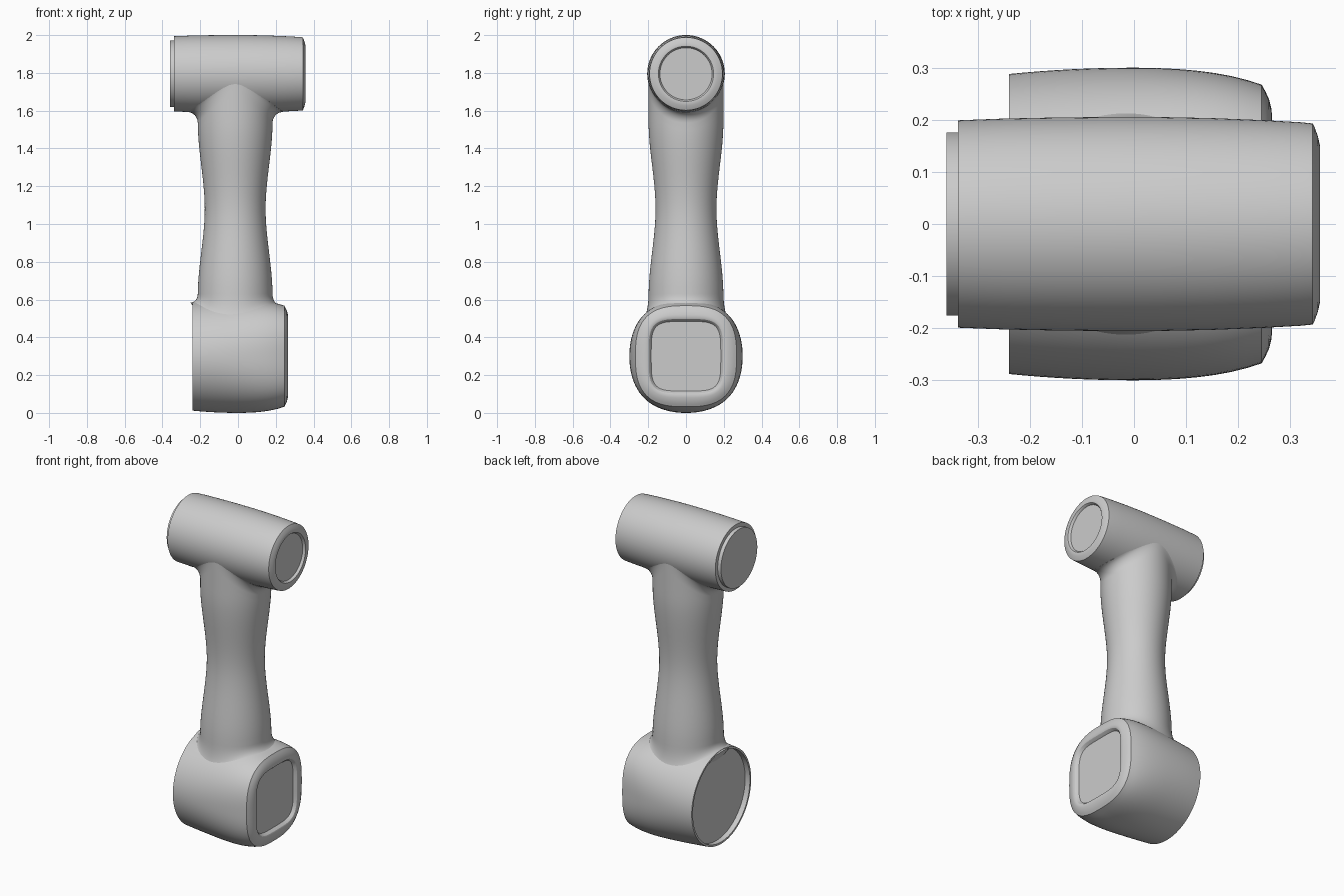
import bpy, bmesh
from math import sin, cos, pi, sqrt, radians

if "Cube" in bpy.data.objects:
    bpy.data.objects.remove(bpy.data.objects["Cube"])

SEG = 96
ANGLES = [2 * pi * i / SEG for i in range(SEG)]


def loft(name, rings):
    """Skin a list of closed rings and cap both ends."""
    bm = bmesh.new()
    vs = [[bm.verts.new(p) for p in ring] for ring in rings]
    for a, b in zip(vs, vs[1:]):
        for i in range(SEG):
            j = (i + 1) % SEG
            bm.faces.new((a[i], a[j], b[j], b[i]))
    bm.faces.new(vs[0][::-1])
    bm.faces.new(vs[-1])
    bmesh.ops.recalc_face_normals(bm, faces=bm.faces)
    mesh = bpy.data.meshes.new(name)
    bm.to_mesh(mesh)
    bm.free()
    obj = bpy.data.objects.new(name, mesh)
    bpy.context.collection.objects.link(obj)
    bpy.context.view_layer.objects.active = obj
    bpy.ops.object.select_all(action='DESELECT')
    obj.select_set(True)
    bpy.ops.object.shade_smooth_by_angle(angle=radians(28))
    return obj


def section(x, a, n, cz):
    """Superellipse ring across the x axis; n = 2 is a circle."""
    pts = []
    for t in ANGLES:
        r = a / (abs(cos(t)) ** n + abs(sin(t)) ** n) ** (1 / n)
        pts.append((x, r * cos(t), cz + r * sin(t)))
    return pts


# Upper joint: barrel with a stepped collar on the left, dished cap on the right
TOP_Z = 1.795
barrel = lambda x: 0.2055 - (0.05 if x < 0 else 0.1) * x * x
profile = [(-0.36, 0.176), (-0.338, 0.176), (-0.338, 0.199)]
profile += [(x, barrel(x)) for x in (-0.25, -0.15, -0.05, 0.05, 0.15, 0.25, 0.32)]
profile += [(0.343, 0.193), (0.347, 0.185), (0.353, 0.168), (0.357, 0.150),
            (0.356, 0.146), (0.350, 0.141), (0.342, 0.138)]
loft("upper_joint", [section(x, r, 2, TOP_Z) for x, r in profile])

# Lower joint: round at the left, rounded square at the right
LOW_Z = 0.3


def body(x):
    a = 0.3 - (0.21 * x * x if x < 0 else 0.35 * x * x + 3.2 * x ** 4)
    n = 2 + 0.8 * ((x + 0.24) / 0.485) ** 2
    return a, n


rings = [section(-0.208, 0.276, 2, LOW_Z), section(-0.24, 0.276, 2, LOW_Z)]
for i in range(17):
    x = -0.24 + 0.485 * i / 16
    rings.append(section(x, *body(x), LOW_Z))
for x, a, n in ((0.252, 0.255, 2.9), (0.259, 0.24, 3.1), (0.264, 0.22, 3.4), (0.265, 0.205, 3.8),
                (0.262, 0.197, 4), (0.254, 0.19, 4.2), (0.245, 0.184, 4.4)):
    rings.append(section(x, a, n, LOW_Z))
loft("lower_joint", rings)

# Waisted link tube, flaring into both joints
CX = -0.015
FILLET = 8


def tube_r(z):
    u = min(1, abs(z - 1.08) / 0.46)
    return 0.161 + 0.037 * u * u * (3 - 2 * u)


def low_surface(x, y):
    a, n = body(max(-0.24, min(0.245, x)))
    return LOW_Z + max(0, a ** n - abs(y) ** n) ** (1 / n)


def top_surface(y):
    return TOP_Z - sqrt(max(0, 0.205 ** 2 - y * y))


rings = []
for k in range(FILLET + 1):
    t = pi / 2 * (1 - k / FILLET)
    ring = []
    for th in ANGLES:
        c, s = cos(th), sin(th)
        ex, ey = 0.198 + 0.038, 0.198 + 0.05
        z_end = low_surface(CX + ex * c, ey * s) - 0.004
        g = 1 - cos(t)
        ring.append((CX + (0.198 + 0.038 * g) * c, (0.198 + 0.05 * g) * s,
                     0.63 + (z_end - 0.63) * sin(t)))
    rings.append(ring)
F = 0.055
for k in range(1, 25):
    ring = []
    for th in ANGLES:
        c, s = cos(th), sin(th)
        z = 0.63 + (top_surface(0.198 * s) - F - 0.63) * k / 24
        r = tube_r(z)
        ring.append((CX + r * c, r * s, z))
    rings.append(ring)
for k in range(1, FILLET + 1):
    t = pi / 2 * k / FILLET
    rings.append([(CX + (0.198 + F * (1 - cos(t))) * cos(th), 0.198 * sin(th),
                   top_surface(0.198 * sin(th)) - F + (F + 0.003) * sin(t)) for th in ANGLES])
# close both ends inside the joints
inner = lambda z: [(CX + 0.12 * cos(t), 0.12 * sin(t), z) for t in ANGLES]
loft("link_tube", [inner(0.4)] + rings + [inner(1.8)])
